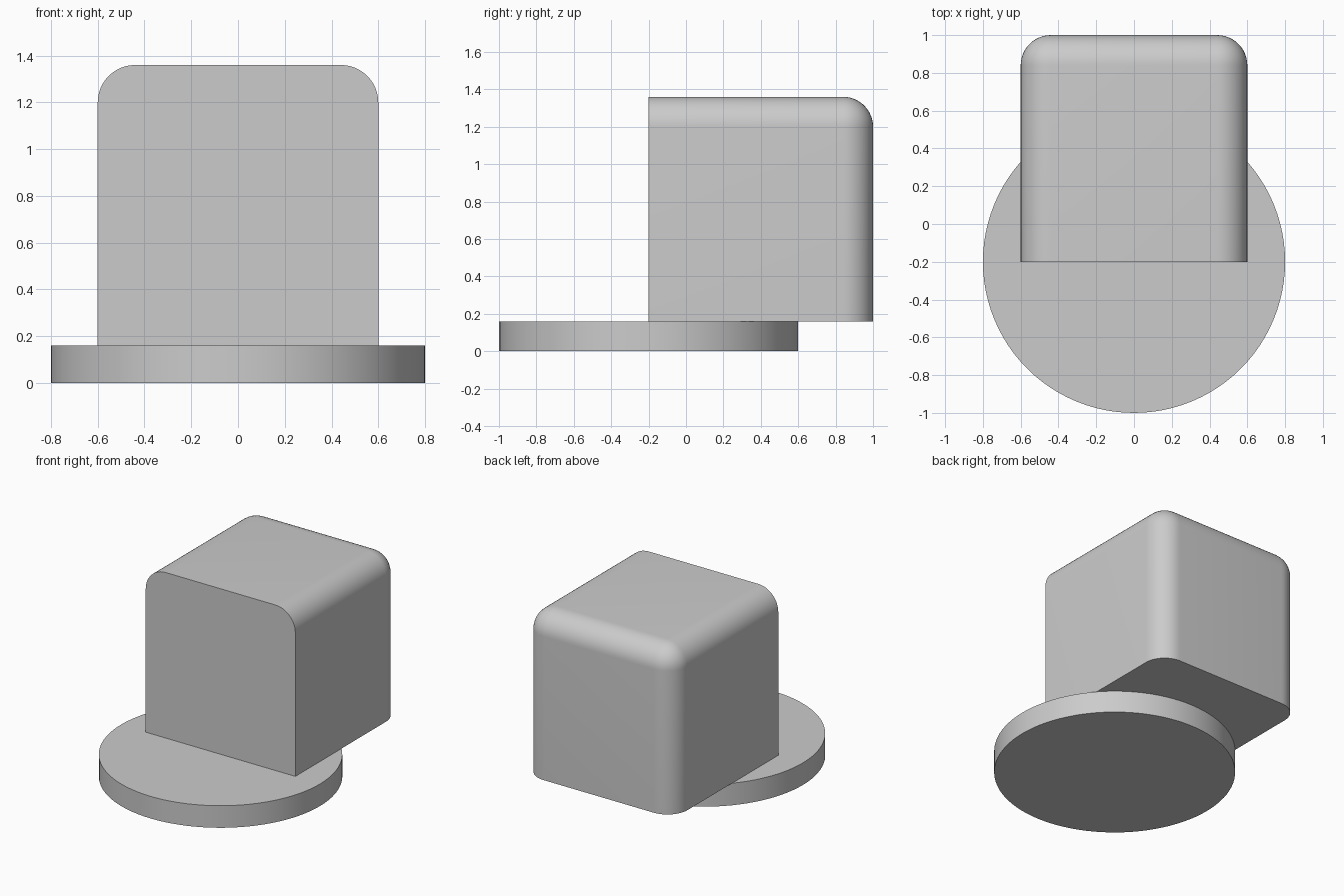
import bpy
import bmesh
import math
from mathutils import Matrix

default_cube = bpy.data.objects.get("Cube")
if default_cube:
    bpy.data.objects.remove(default_cube, do_unlink=True)

GREY = (0.6, 0.6, 0.6, 1.0)
grey = bpy.data.materials.new("light grey")
grey.use_nodes = True
grey.diffuse_color = GREY
grey.node_tree.nodes["Principled BSDF"].inputs["Base Color"].default_value = GREY


def add_part(name, bm, location):
    """Turn a bmesh into a smooth-shaded object with sharp edges kept."""
    mesh = bpy.data.meshes.new(name)
    bm.to_mesh(mesh)
    bm.free()
    mesh.materials.append(grey)
    part = bpy.data.objects.new(name, mesh)
    part.location = location
    bpy.context.collection.objects.link(part)
    bpy.ops.object.select_all(action="DESELECT")
    part.select_set(True)
    bpy.context.view_layer.objects.active = part
    bpy.ops.object.shade_smooth_by_angle(angle=math.radians(30))
    return part


# Round base disc
RADIUS, THICKNESS = 0.8, 0.16
bm = bmesh.new()
bmesh.ops.create_cone(bm, cap_ends=True, segments=96, radius1=RADIUS,
                      radius2=RADIUS, depth=THICKNESS)
add_part("base_disc", bm, (0, -0.2, THICKNESS / 2))

# Block: rounded everywhere except around its front and bottom faces
SIZE, ROUNDING = 1.2, 0.16
bm = bmesh.new()
bmesh.ops.create_cube(bm, size=SIZE, matrix=Matrix.Identity(4))
rounded = []
for edge in bm.edges:
    on_front = all(v.co.y < 0 for v in edge.verts)
    on_bottom = all(v.co.z < 0 for v in edge.verts)
    if not on_front and not on_bottom:
        rounded.append(edge)
bmesh.ops.bevel(bm, geom=rounded, offset=ROUNDING, offset_type="OFFSET",
                segments=12, profile=0.5, affect="EDGES")
add_part("rounded_block", bm, (0, 0.4, THICKNESS + SIZE / 2))
